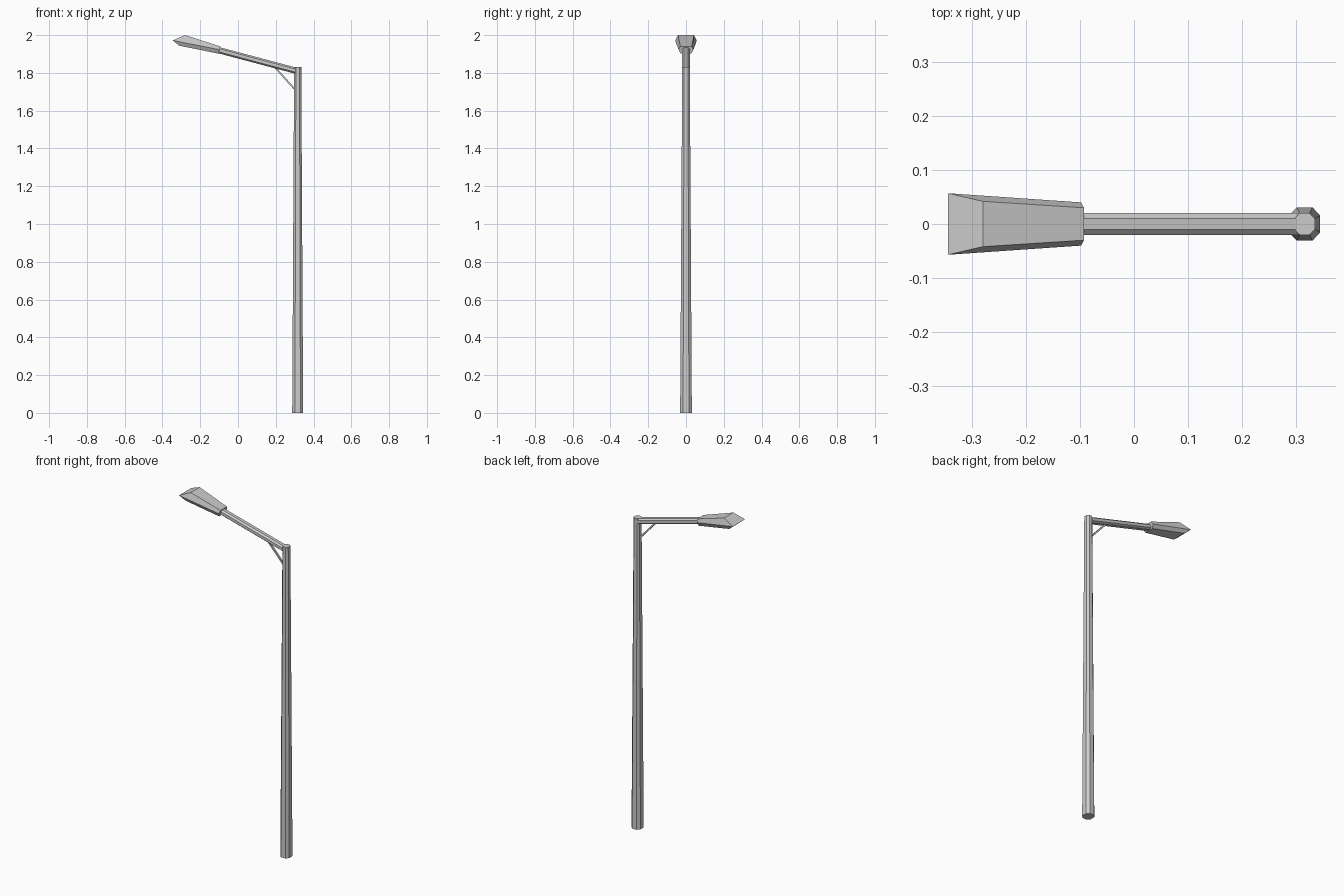
import bpy
from mathutils import Vector

if "Cube" in bpy.data.objects:
    bpy.data.objects.remove(bpy.data.objects["Cube"])


def loft(name, sections):
    """Closed solid through matching cross-sections, with capped ends."""
    n = len(sections[0])
    verts = [p for s in sections for p in s]
    faces = [tuple(range(n))[::-1], tuple(range(len(verts) - n, len(verts)))]
    for k in range(len(sections) - 1):
        for i in range(n):
            j = (i + 1) % n
            faces.append((k * n + i, k * n + j, (k + 1) * n + j, (k + 1) * n + i))
    mesh = bpy.data.meshes.new(name)
    mesh.from_pydata(verts, [], faces)
    obj = bpy.data.objects.new(name, mesh)
    bpy.context.collection.objects.link(obj)
    return obj


def octagon(centre, u, v, a, b, flat=0.5):
    """Eight-sided section of half sizes a, b along axes u, v."""
    f = flat
    pts = [(1, -f), (1, f), (f, 1), (-f, 1), (-1, f), (-1, -f), (-f, -1), (f, -1)]
    return [Vector(centre) + u * (a * p) + v * (b * q) for p, q in pts]


X, Y, Z = Vector((1, 0, 0)), Vector((0, 1, 0)), Vector((0, 0, 1))

# Tapered octagonal pole
loft("pole", [octagon((0.316, 0, 0), X, Y, 0.029, 0.031),
              octagon((0.316, 0, 1.83), X, Y, 0.019, 0.020)])

# Sloping octagonal arm, cut vertically at both ends
loft("arm", [octagon((-0.12, 0, 1.925), Y, Z, 0.020, 0.017),
             octagon((0.305, 0, 1.812), Y, Z, 0.020, 0.017)])

# Diagonal brace under the arm
start, end = Vector((0.297, 0, 1.717)), Vector((0.198, 0, 1.827))
side = (end - start).normalized().cross(Y)
loft("brace", [[p + side * a * 0.0045 + Y * b * 0.005
                for a, b in ((1, 1), (-1, 1), (-1, -1), (1, -1))]
               for p in (start, end)])


# Faceted lamp head: top, belt and bottom points (x, half width, z), mirrored in y
def hexagon(top, belt, bottom):
    half = [top, belt, bottom]
    return ([Vector((x, y, z)) for x, y, z in half]
            + [Vector((x, -y, z)) for x, y, z in reversed(half)])


head = loft("lamp_head", [
    hexagon((-0.280, 0.042, 2.0), (-0.345, 0.057, 1.972), (-0.312, 0.043, 1.944)),
    hexagon((-0.093, 0.030, 1.940), (-0.098, 0.040, 1.923), (-0.103, 0.029, 1.902))])

# Split the far cap along the belt so the tip is a sharp wedge
mesh = head.data
verts = [v.co.copy() for v in mesh.vertices]
faces = [tuple(p.vertices) for p in mesh.polygons][1:]
faces += [(0, 1, 4, 5), (1, 2, 3, 4)]
mesh.clear_geometry()
mesh.from_pydata(verts, [], faces)

# Consistent outward normals
import bmesh
for obj in bpy.context.collection.objects:
    bm = bmesh.new()
    bm.from_mesh(obj.data)
    bmesh.ops.recalc_face_normals(bm, faces=bm.faces)
    bm.to_mesh(obj.data)
    bm.free()
